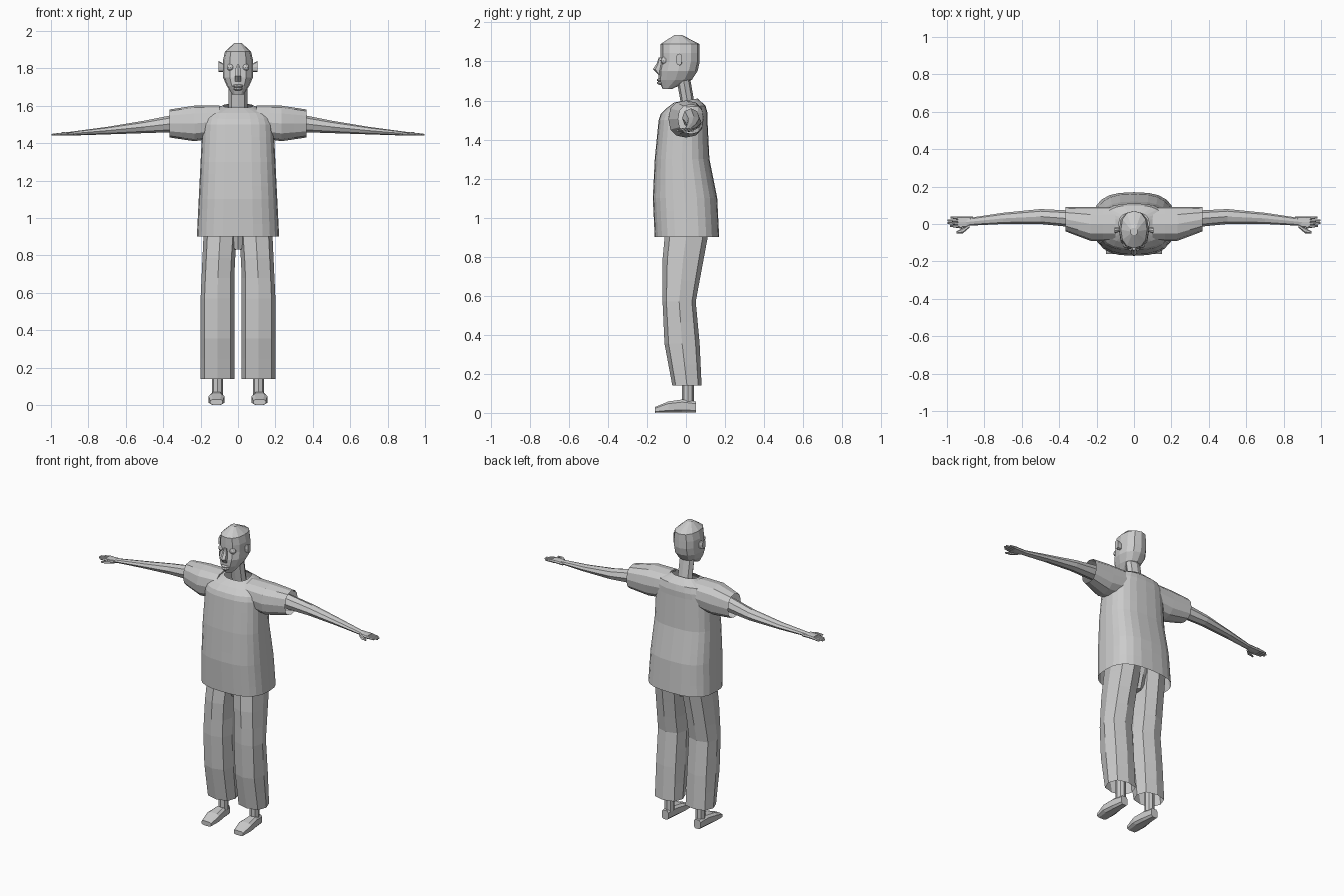
import bpy, bmesh, math
from mathutils import Matrix, Vector

old = bpy.data.objects.get("Cube")
if old:
    bpy.data.objects.remove(old, do_unlink=True)

# One plain grey covers the whole figure
grey = bpy.data.materials.new("light grey")
grey.use_nodes = True
tone = (.6, .6, .6, 1)
grey.diffuse_color = tone
grey.node_tree.nodes["Principled BSDF"].inputs["Base Color"].default_value = tone


def finish(name, bm, mirrored=False):
    """Turn a bmesh into an object, with a reflected twin when it is one of a pair."""
    bmesh.ops.recalc_face_normals(bm, faces=bm.faces)
    sides = ("left_", "right_") if mirrored else ("",)
    for prefix in sides:
        if prefix == "right_":
            for vert in bm.verts:
                vert.co.x = -vert.co.x
            bmesh.ops.reverse_faces(bm, faces=bm.faces)
        mesh = bpy.data.meshes.new(prefix + name)
        bm.to_mesh(mesh)
        mesh.materials.append(grey)
        obj = bpy.data.objects.new(prefix + name, mesh)
        bpy.context.collection.objects.link(obj)
    bm.free()


def sample(values, t):
    """Read a constant, or evenly spaced values joined by straight lines, at t."""
    if not isinstance(values, list):
        return values
    place = t * (len(values) - 1)
    index = min(int(place), len(values) - 2)
    return values[index] + (values[index + 1] - values[index]) * (place - index)


def rounded(angle, power):
    """Point on a superellipse of unit size."""
    return [math.copysign(abs(part) ** (2 / power), part)
            for part in (math.cos(angle), math.sin(angle))]


def loft(name, along, x, y, z, steps=4, sides=8, power=2, turn=0, tilt=0,
         closed_start=True, closed_end=True, mirrored=False):
    """Skin rings along one axis; the other two axes give low and high outlines."""
    bm = bmesh.new()
    limits = {"x": x, "y": y, "z": z}
    start, end = limits.pop(along)
    loops = []
    for step in range(steps + 1):
        t = step / steps
        loop = []
        for i in range(sides):
            corner = rounded(math.tau * (i + turn) / sides, power)
            spot = {along: start + (end - start) * t + tilt * t * corner[1]}
            for (axis, (low, high)), reach in zip(limits.items(), corner):
                a, b = sample(low, t), sample(high, t)
                spot[axis] = (a + b) / 2 + reach * (b - a) / 2
            loop.append(bm.verts.new((spot["x"], spot["y"], spot["z"])))
        loops.append(loop)
    for lower, upper in zip(loops, loops[1:]):
        for i in range(sides):
            j = (i + 1) % sides
            bm.faces.new((lower[i], lower[j], upper[j], upper[i]))
    if closed_start:
        bm.faces.new(loops[0])
    if closed_end:
        bm.faces.new(loops[-1])
    finish(name, bm, mirrored)


def even(widths):
    """Low and high outlines that are symmetric about the middle."""
    return [-width for width in widths], widths


def blob(name, centre, size, mirrored=False):
    """Small faceted ball stretched to the given half sizes."""
    bm = bmesh.new()
    place = Matrix.Translation(centre) @ Matrix.Diagonal(Vector(size)).to_4x4()
    bmesh.ops.create_icosphere(bm, subdivisions=2, radius=1, matrix=place)
    finish(name, bm, mirrored)


# Loose shirt, open at the hem, with a shoulder part closing in to the neckline
cloth = dict(along="z", sides=24, power=2.7, closed_start=False, closed_end=False)
loft("shirt_body", x=even([.22, .21, .2, .19]),
     y=([-.16, -.17, -.16, -.14], [.17, .16, .12, .11]),
     z=(.9, 1.5), steps=9, **cloth)
loft("shirt_shoulders", x=even([.19, .18, .16, .08]),
     y=([-.14, -.13, -.1, -.06], [.11, .11, .1, .06]),
     z=(1.5, 1.6), steps=3, tilt=.01, **cloth)

# Short sleeves with open cuffs
loft("sleeve", "x", x=(.1, .365), y=([-.09, -.09, -.04], .09),
     z=([1.43, 1.41, 1.43], [1.6, 1.6, 1.58]),
     sides=12, power=2.4, closed_end=False, mirrored=True)

# Bare arms
loft("arm", "x", x=(.3, .9), y=([-.02, 0, 0, -.01], [.07, .08, .06, .03]),
     z=([1.46, 1.44], [1.56, 1.5, 1.46]), steps=3, mirrored=True)

# Hands: palm, four fingers and a thumb
loft("palm", "x", x=(.86, .94), y=([0, -.02, -.02], .04), z=(1.44, 1.46),
     steps=2, power=3, mirrored=True)
for n, finger in enumerate(("little", "ring", "middle", "index")):
    y = .03 - n * .015
    tip = .98 + .02 * math.sin(n)
    loft(finger + "_finger", "x", x=(.92, tip), y=([y - .01, y], [y + .01, y + .01]),
         z=(1.44, [1.46, 1.45]), steps=1, sides=6, mirrored=True)
loft("thumb", "x", x=(.88, .95), y=([-.02, -.05, -.05], [0, -.02, -.04]),
     z=(1.44, [1.46, 1.45]), steps=2, sides=6, mirrored=True)

# Wide trousers: two open legs and the seat between them
loft("trouser_leg", "z", x=([.02, .02, .02, 0], [.2, .2, .18]),
     y=([-.07, -.11, -.12, -.12, -.1], [.08, .07, .05, .09, .13]),
     z=(.14, 1), steps=8, power=2.6, closed_start=False, mirrored=True)
loft("trouser_seat", "z", x=even([.02, .15]), y=([-.06, -.1], [.06, .11]),
     z=(.83, 1), steps=2, power=2.6)

# Ankles and bare feet
loft("ankle", "z", x=(.08, .14), y=(-.02, .04), z=(.05, .3), mirrored=True)
loft("foot", "y", x=([.08, .07, .08, .09], [.15, .16, .15, .14]), y=(-.16, .05),
     z=(0, [.03, .06, .07, .06]), steps=3, power=3.5, turn=.5, mirrored=True)

# Tilted neck
loft("neck", "z", x=(-.05, .05), y=([-.02, -.05], [.05, .02]), z=(1.55, 1.72), steps=2)

# Faceted head
loft("head", "z", x=even([.03, .06, .08, .08, .08, .07, .02]),
     y=([-.12, -.14, -.14, -.13, -.13, -.13, -.06],
        [-.07, .03, .06, .07, .07, .07, -.02]),
     z=(1.66, 1.935), steps=6, sides=12, power=2.3)

# Face: nose, lips, eyes and ears
loft("nose", "z", x=even([.02, .02, .01]), y=([-.14, -.17, -.15, -.14], -.12),
     z=(1.73, 1.82), steps=3, sides=6, turn=.5)
blob("upper_lip", (0, -.13, 1.705), (.03, .02, .01))
blob("lower_lip", (0, -.13, 1.69), (.025, .02, .01))
blob("eye", (.04, -.11, 1.805), (.02, .02, .02), mirrored=True)
loft("ear", "x", x=(.07, .105), y=([-.04, -.05], -.02), z=(1.78, [1.82, 1.84]),
     steps=2, power=3, mirrored=True)
